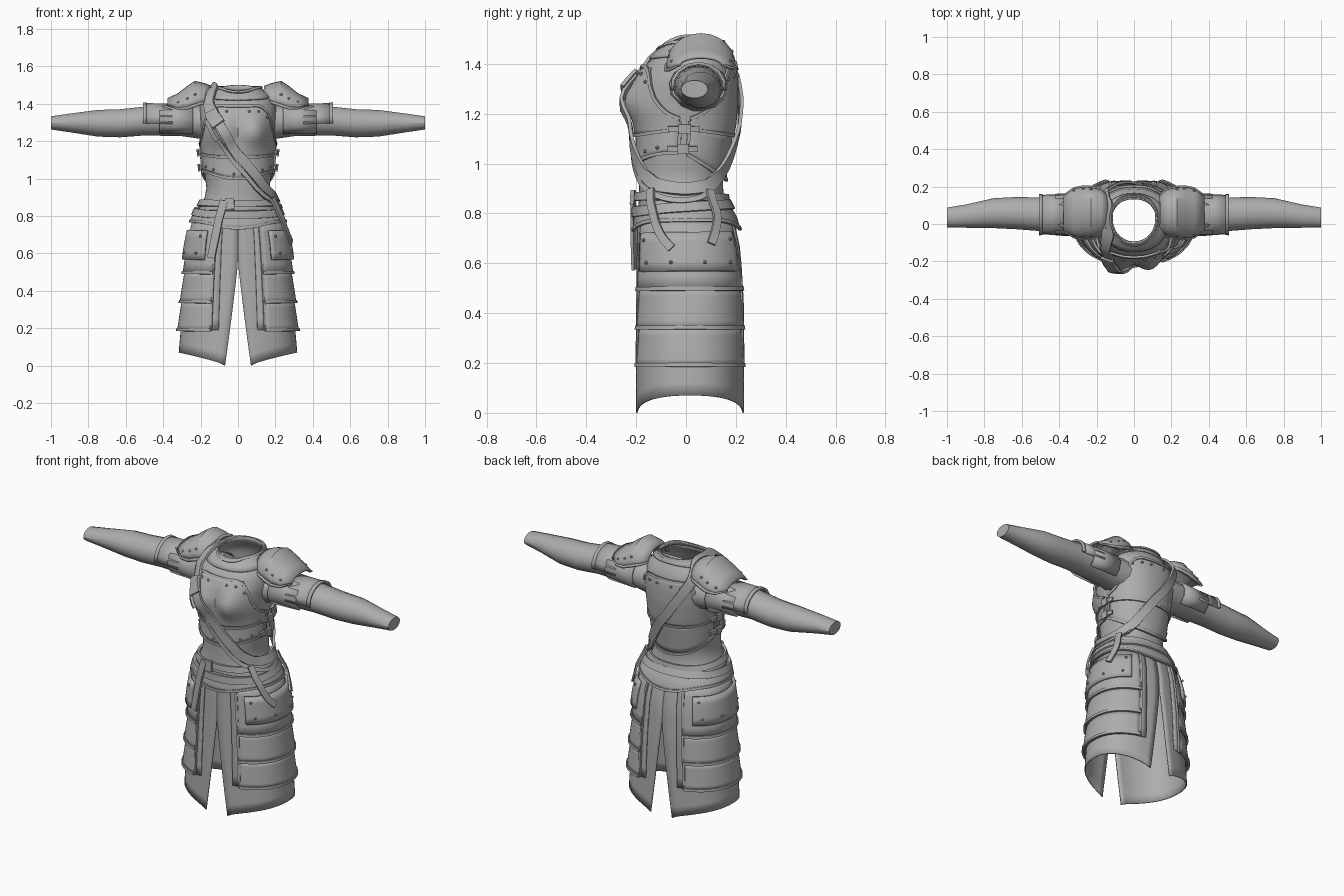
import bpy, bmesh, math
from mathutils import Vector

if "Cube" in bpy.data.objects:
    bpy.data.objects.remove(bpy.data.objects["Cube"])

steel = bpy.data.materials.new("plain_grey")
steel.diffuse_color = (0.42, 0.42, 0.42, 1)
steel.use_nodes = True
steel.node_tree.nodes["Principled BSDF"].inputs["Base Color"].default_value = steel.diffuse_color

# Body form: height, half width, front y, back y
FORM = [(0, .318, -.2, .232), (.07, .314, -.2, .232), (.3, .294, -.198, .23), (.45, .28, -.196, .228),
        (.65, .256, -.193, .215), (.78, .232, -.19, .185), (.84, .205, -.188, .155), (.9, .175, -.185, .145),
        (.95, .166, -.185, .147), (1.05, .178, -.188, .165), (1.15, .185, -.193, .185), (1.25, .195, -.193, .195),
        (1.33, .205, -.185, .195), (1.4, .2, -.155, .185), (1.44, .165, -.115, .165), (1.47, .12, -.085, .145),
        (1.5, .105, -.07, .135)]


def form_point(deg, z):
    """Point on the body form; 0 degrees is the front, 90 is +x."""
    a = math.radians(deg)
    zc = min(max(z, 0), 1.4999)
    for lo, hi in zip(FORM, FORM[1:]):
        if lo[0] <= zc <= hi[0]:
            f = (zc - lo[0]) / (hi[0] - lo[0])
            rx, yf, yb = [lo[i] + (hi[i] - lo[i]) * f for i in (1, 2, 3)]
            break
    s, c = math.sin(a), math.cos(a)
    x = rx * math.copysign(abs(s) ** .88, s)
    y = (yf + yb) / 2 - (yb - yf) / 2 * math.copysign(abs(c) ** .88, c)
    if c > 0:  # bust
        y -= .05 * math.exp(-((abs(x) - .09) / .065) ** 2 - ((z - 1.25) / .075) ** 2)
    return Vector((x, y, z))


def on_form(deg, z, off=0.0):
    n = (form_point(deg + 2, z) - form_point(deg - 2, z)).cross(
        form_point(deg, z + .01) - form_point(deg, z - .01)).normalized()
    return form_point(deg, z) + n * off, n


def make(name, verts, faces, thick=0, angle=35):
    me = bpy.data.meshes.new(name)
    me.from_pydata([tuple(v) for v in verts], [], faces)
    bm = bmesh.new()
    bm.from_mesh(me)
    bmesh.ops.remove_doubles(bm, verts=bm.verts, dist=1e-5)
    bmesh.ops.recalc_face_normals(bm, faces=bm.faces)
    bm.to_mesh(me)
    bm.free()
    me.materials.append(steel)
    ob = bpy.data.objects.new(name, me)
    bpy.context.collection.objects.link(ob)
    if thick:
        m = ob.modifiers.new("thickness", 'SOLIDIFY')
        m.thickness, m.offset = thick, 0
    bpy.context.view_layer.objects.active = ob
    ob.select_set(True)
    bpy.ops.object.shade_smooth_by_angle(angle=math.radians(angle))
    ob.select_set(False)
    return ob


def grid(rows, cols, close=False):
    return [(r * cols + c, r * cols + (c + 1) % cols, (r + 1) * cols + (c + 1) % cols, (r + 1) * cols + c)
            for r in range(rows - 1) for c in range(cols if close else cols - 1)]


def val(f, a):
    return f(a) if callable(f) else f


def patch(name, t0, t1, z0, z1, off=.01, flare=0, n=24, m=8, thick=.008):
    """Curved plate over the body form; heights and side angles may be functions."""
    vs = []
    for j in range(m + 1):
        for i in range(n + 1):
            u, v = i / n, j / m
            mid = t0 + (t1 - t0) * u
            z = val(z0, mid) + (val(z1, mid) - val(z0, mid)) * v
            vs.append(on_form(mid, z, off + flare * (1 - v))[0])
    return make(name, vs, grid(m + 1, n + 1), thick)


def ribbon(name, path, width, off=.015, thick=.012, closed=False, sub=5):
    """Strap with a box section following smoothed (angle, height) points."""
    pts, k = [], len(path)
    for i in range(k if closed else k - 1):
        q = [Vector(path[(i + d) % k] if closed else path[min(max(i + d, 0), k - 1)]) for d in (-1, 0, 1, 2)]
        if closed:  # unwrap angles across the seam
            for d in range(1, 4):
                while q[d].x < q[d - 1].x - 180:
                    q[d].x += 360
        for s in range(sub):
            t = s / sub
            pts.append(.5 * (2 * q[1] + (q[2] - q[0]) * t + (2 * q[0] - 5 * q[1] + 4 * q[2] - q[3]) * t * t
                             + (3 * q[1] - q[0] - 3 * q[2] + q[3]) * t ** 3))
    if not closed:
        pts.append(Vector(path[-1]))
    ps = [on_form(p[0], p[1], off) for p in pts]
    vs, n = [], len(ps)
    for i, (p, nn) in enumerate(ps):
        a, b = (i - 1) % n if closed else max(i - 1, 0), (i + 1) % n if closed else min(i + 1, n - 1)
        side = nn.cross(ps[b][0] - ps[a][0]).normalized() * width / 2
        h = nn * thick / 2
        vs += [p - side - h, p + side - h, p + side + h, p - side + h]
    faces = grid(n, 4, True)
    if closed:
        faces += [((n - 1) * 4 + c, (n - 1) * 4 + (c + 1) % 4, (c + 1) % 4, c) for c in range(4)]
    else:
        faces += [(0, 1, 2, 3), tuple(range(n * 4 - 4, n * 4))]
    return make(name, vs, faces)


def rim(name, t0, t1, z, off, width=.014, n=12):
    ribbon(name, [(t0 + (t1 - t0) * i / n, val(z, t0 + (t1 - t0) * i / n)) for i in range(n + 1)],
           width, off, .012, sub=2)


def studs(name, pts, r=.008):
    bm = bmesh.new()
    for p in pts:
        g = bmesh.ops.create_icosphere(bm, subdivisions=1, radius=r)
        bmesh.ops.translate(bm, verts=g['verts'], vec=p)
    me = bpy.data.meshes.new(name)
    bm.to_mesh(me)
    bm.free()
    me.materials.append(steel)
    bpy.context.collection.objects.link(bpy.data.objects.new(name, me))


def cosd(a):
    return math.cos(math.radians(a))


# Undershirt and collar
patch("torso", 0, 360, .76, lambda a: 1.47 - .03 * cosd(a), 0, n=48, m=30, thick=.006)
patch("collar", 0, 360, lambda a: 1.435 - .02 * cosd(a), lambda a: 1.49 - .025 * max(0, cosd(a)) ** 4, .008, n=32, m=3)
ribbon("collar_rim", [(a, 1.482 - .03 * max(0, cosd(a)) ** 4) for a in range(0, 360, 20)], .014, .012, closed=True)

# Breast, back and rib plates
top = lambda a: 1.38 - .2 * max(0, abs(cosd(a - 90)) - .62) / .38
low = lambda a: 1.14 - .025 * abs(cosd(a))
rib_f = lambda a: 1.045 - .045 * max(0, cosd(a)) ** 3
rib_b = lambda a: 1.04 - .11 * max(0, abs(cosd(a)) - .05)
for nm, a, b, rib in (("breast", -86, 86, rib_f), ("back", 94, 266, rib_b)):
    patch(nm + "_plate", a, b, low, top, .012, n=32, m=14)
    rim(nm + "_upper_rim", a, b, top, .016)
    rim(nm + "_lower_rim", a, b, low, .016)
    patch(nm + "_rib_plate", a, b, rib, lambda t: low(t) + .01, .006, flare=.006, m=5)
    rim(nm + "_rib_rim", a, b, rib, .016)
    for e in (a, b):
        ribbon(nm + "_side_rim", [(e, rib(e)), (e, 1.1), (e, 1.17)], .014, .014)
studs("plate_studs", [on_form(a, top(a) - .03, .018)[0] for a in (-42, -28, -14, 14, 28, 42, 140, 155, 170, 190, 205, 220)]
      + [on_form(a, rib_f(a) + .025, .016)[0] for a in (-60, -40, -5, 5, 40, 60)])
for s in (90, 270):
    for z in (1.14, 1.06):
        ribbon("side_buckle_strap", [(s - 16, z), (s, z), (s + 14, z)], .022, .024)
        ribbon("side_buckle", [(s - 5, z), (s + 5, z)], .04, .03)

# Split skirt, outer panels, hip plates with pockets
for sd, sx in (("right", 1), ("left", -1)):
    vs, n, m = [], 28, 14
    for j in range(m + 1):
        for i in range(n + 1):
            u = i / n
            z = .8 + (.07 * math.sin(math.pi * u) ** .7 - .8) * j / m
            slit = math.degrees(math.asin((max(0, .065 * (1 - z / .55)) / .3) ** 1.13))
            vs.append(on_form(sx * (slit + (180 - 2 * slit) * u), z, 0)[0])
    make(sd + "_skirt", vs, grid(m + 1, n + 1), .006)
    lo, hi = sorted((sx * 17, sx * 163))
    patch(sd + "_outer_panel", lo, hi, .19, .78, .006, m=10)
    lo, hi = sorted((sx * 25, sx * 155))
    for k, (zb, zt) in enumerate(((.185, .34), (.335, .5), (.49, .77))):
        patch(sd + "_hip_plate", lo, hi, zb, zt, .008, .01, m=5)
        rim(sd + "_hip_plate_rim", lo, hi, zb + .006, .021, .016)
        for e in (lo, hi):
            ribbon(sd + "_hip_plate_edge", [(e, zb), (e, zt)], .014, .014)
    lo, hi = sorted((sx * 36, sx * 142))
    patch(sd + "_pocket_plate", lo, hi, .565, .72, .024, .004, m=4, thick=.014)
    studs(sd + "_pocket_studs", [on_form(sx * a, z, .036)[0] for a, z in
          ((48, .6), (75, .6), (103, .6), (130, .6), (44, .69), (134, .69))])

# Hip band and belts
v_low = lambda a: .765 - .035 * abs(cosd(a)) ** 6
patch("hip_band", 0, 360, v_low, .83, .012, .008, n=48, m=4)
rim("hip_band_rim", 0, 360, lambda a: v_low(a) + .004, .022, n=36)
ribbon("lower_belt", [(a, .815 - .01 * cosd(a)) for a in range(0, 360, 20)], .04, .022, .014, True, 2)
ribbon("upper_belt", [(a, .862 + .005 * cosd(a)) for a in range(0, 360, 20)], .034, .016, .014, True, 2)
ribbon("belt_buckle", [(-16, .862), (-4, .864)], .058, .03, .016)

# Hanging strap ends
ribbon("front_hanging_strap", [(-18, .88), (-21, .78), (-24, .67), (-27, .575)], .042, .034)
ribbon("hip_strap_front", [(55, .885), (58, .8), (66, .71), (76, .655)], .034, .04)
ribbon("hip_strap_back", [(122, .88), (122, .79), (116, .72), (110, .67)], .034, .04)

# Shoulder belt: wide strap, thin companion and buckles
sash = [(-52, 1.45), (-36, 1.36), (-20, 1.25), (0, 1.13), (25, 1.02), (55, .925), (90, .885), (122, .91),
        (150, 1.0), (178, 1.15), (200, 1.28), (222, 1.4), (242, 1.46), (275, 1.475)]
ribbon("shoulder_belt", sash, .052, .03, .014, True)
ribbon("thin_belt", [(a - 4, z - .045 if z < 1.4 else z - .02) for a, z in sash], .022, .028, .012, True)
ribbon("belt_clasp", [(-34, 1.34), (-24, 1.275)], .075, .04, .016)
ribbon("clasp_tongue", [(-40, 1.3), (-26, 1.22)], .026, .04, .014)

# Sleeves, arm guards and shoulder guards
SLEEVE = [(.13, .05, 1.3, .115, .1), (.3, .05, 1.31, .1, .085), (.5, .052, 1.308, .09, .079),
          (.63, .058, 1.296, .086, .077), (.75, .058, 1.296, .08, .073), (.9, .042, 1.298, .062, .051),
          (1, .034, 1.298, .054, .036)]


def arc_shell(name, sx, secs, a0, a1, n, thick):
    full = a1 - a0 == 360
    cols = n if full else n + 1
    vs = [(sx * x, y + ry * cosd(a0 + (a1 - a0) * i / n), z + rz * cosd(a0 + (a1 - a0) * i / n - 90))
          for x, y, z, ry, rz in secs for i in range(cols)]
    faces = grid(len(secs), cols, full)
    if full:
        faces.append(tuple(range(len(vs) - cols, len(vs))))
    return make(name, vs, faces, thick, 30)


for sd, sx in (("right", 1), ("left", -1)):
    arc_shell(sd + "_sleeve", sx, SLEEVE, 0, 360, 14, 0)
    arc_shell(sd + "_inner_arm_guard", sx, [(.24, .05, 1.31, .115, .09), (.42, .05, 1.31, .107, .084)], -50, 230, 10, .01)
    arc_shell(sd + "_outer_arm_guard", sx, [(.35, .05, 1.305, .108, .09), (.5, .05, 1.308, .1, .09)], -8, 188, 8, .012)
    arc_shell(sd + "_arm_guard_rim", sx, [(.49, .05, 1.308, .104, .093), (.508, .05, 1.308, .106, .094)], -8, 188, 8, .012)
    guard = [(.14, .06, 1.43, .09, .06), (.18, .06, 1.415, .12, .09), (.23, .06, 1.4, .132, .117),
             (.27, .06, 1.385, .134, .105), (.32, .06, 1.38, .125, .07), (.375, .06, 1.395, .085, .03)]
    arc_shell(sd + "_shoulder_guard", sx, guard, -4, 184, 12, .012)
    for e in (-4, 180):  # raised border along the lower edges
        arc_shell(sd + "_shoulder_guard_rim", sx, [(x, y, z, ry + .006, rz + .006) for x, y, z, ry, rz in guard],
                  e, e + 8, 1, .014)
    studs(sd + "_shoulder_studs", [(sx * x, .06 + s * ry * .93, z + rz * .42) for x, y, z, ry, rz in guard[2:5]
                                   for s in (-1, 1)], .009)
